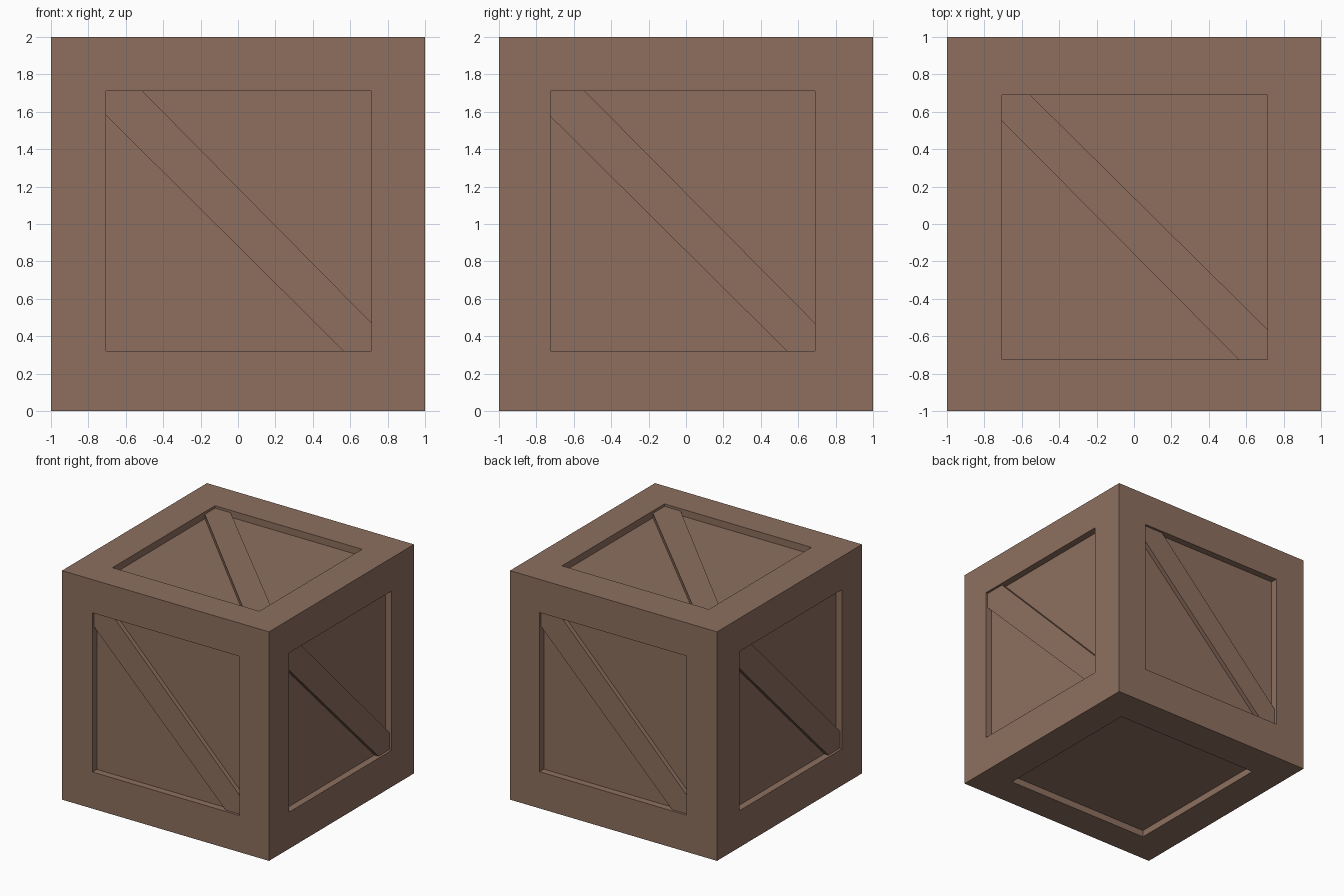
import bpy, bmesh
from mathutils import Vector

if "Cube" in bpy.data.objects:
    bpy.data.objects.remove(bpy.data.objects["Cube"])

wood = bpy.data.materials.new("brown wood")
wood.diffuse_color = (0.266, 0.159, 0.114, 1)
wood.use_nodes = True
wood.node_tree.nodes["Principled BSDF"].inputs["Base Color"].default_value = wood.diffuse_color

LO = Vector((-0.705, -0.725, 0.32))   # recess window limits on each axis
HI = Vector((0.715, 0.69, 1.71))
DEPTH, GAP = 0.06, 0.021              # recess depth, plank top below the surface


def finish(bm, name):
    bmesh.ops.recalc_face_normals(bm, faces=bm.faces)
    me = bpy.data.meshes.new(name)
    bm.to_mesh(me)
    bm.free()
    me.materials.append(wood)
    bpy.context.collection.objects.link(bpy.data.objects.new(name, me))


# crate body: a cube with a recessed panel in all six sides
bm = bmesh.new()
bmesh.ops.create_cube(bm, size=2)
bmesh.ops.translate(bm, vec=(0, 0, 1), verts=bm.verts)
sides = list(bm.faces)
bmesh.ops.inset_individual(bm, faces=sides, thickness=0.3)
for f in sides:
    f.normal_update()
    n = f.normal.copy()
    mid = f.calc_center_median()
    for v in f.verts:
        for a in range(3):
            if abs(n[a]) < 0.5:
                v.co[a] = HI[a] if v.co[a] > mid[a] else LO[a]
    new = bmesh.ops.extrude_discrete_faces(bm, faces=[f])["faces"][0]
    bmesh.ops.translate(bm, vec=-n * DEPTH, verts=new.verts)
finish(bm, "crate_body")


# diagonal planks: hexagonal strips filling two corners of each recess
def plank(name, to3d, left, right, low, high, a, b, c, d):
    """a, b: edge heights at left and right; c, d: edge positions at high and low."""
    outline = [(left, a), (left, high), (c, high), (right, b), (right, low), (d, low)]
    bm = bmesh.new()
    f = bm.faces.new([bm.verts.new(to3d(u, v, 1 - DEPTH)) for u, v in outline])
    top = bmesh.ops.extrude_face_region(bm, geom=[f], use_keep_orig=True)["geom"]
    shift = Vector(to3d(0, 0, 1 - GAP)) - Vector(to3d(0, 0, 1 - DEPTH))
    bmesh.ops.translate(bm, vec=shift,
                        verts=[v for v in top if isinstance(v, bmesh.types.BMVert)])
    finish(bm, name)


plank("front_plank", lambda u, v, w: (u, -w, v),
      LO.x, HI.x, LO.z, HI.z, 1.58, 0.47, -0.51, 0.565)
plank("back_plank", lambda u, v, w: (u, w, v),
      HI.x, LO.x, LO.z, HI.z, 1.58, 0.47, 0.515, -0.55)
plank("right_plank", lambda u, v, w: (w, u, v),
      LO.y, HI.y, LO.z, HI.z, 1.575, 0.47, -0.54, 0.54)
plank("left_plank", lambda u, v, w: (-w, u, v),
      HI.y, LO.y, LO.z, HI.z, 1.575, 0.47, 0.51, -0.565)
plank("top_plank", lambda u, v, w: (u, v, 1 + w),
      LO.x, HI.x, LO.y, HI.y, 0.55, -0.565, -0.555, 0.56)
